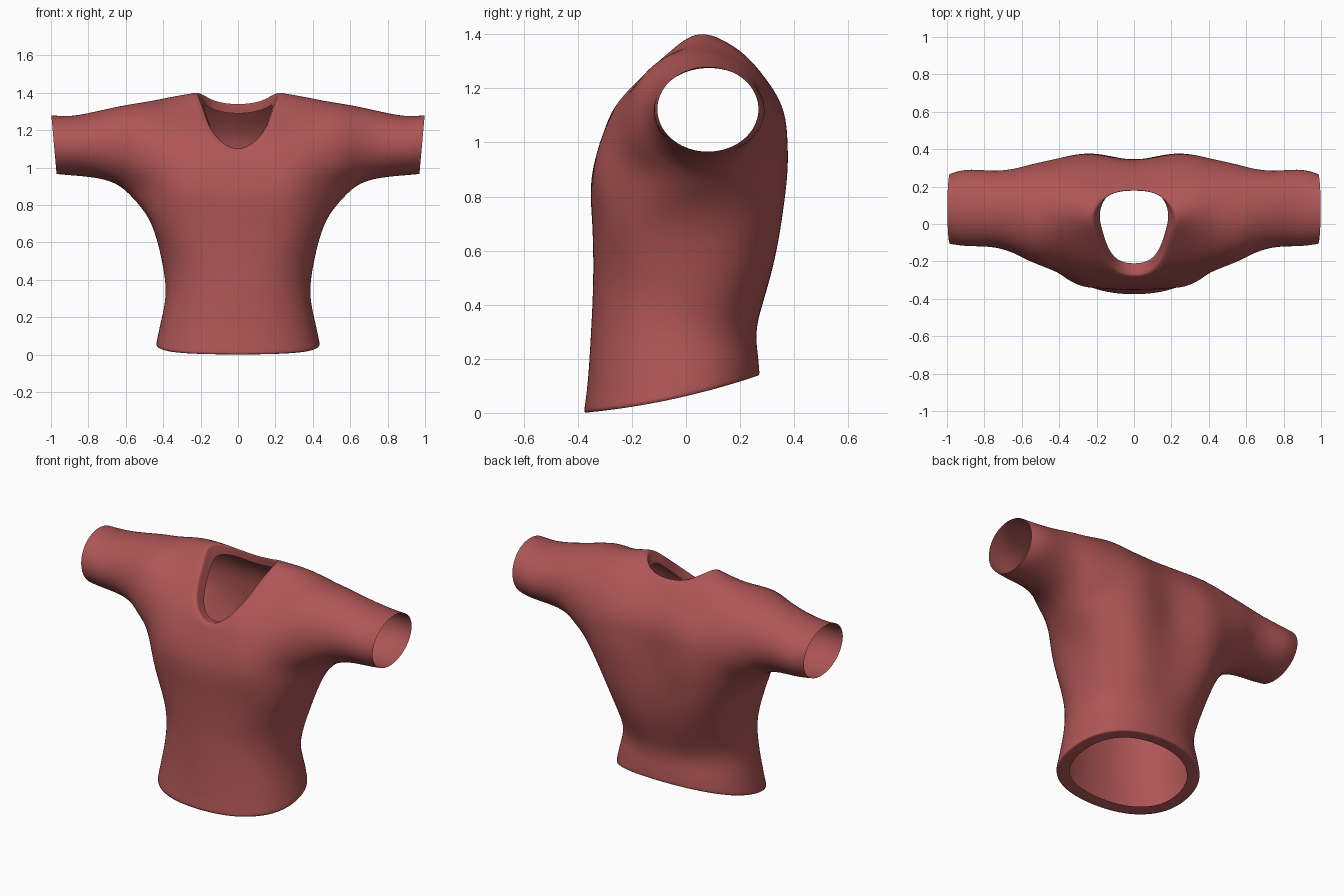
import bpy, bmesh
from math import sin, cos, pi, radians

if "Cube" in bpy.data.objects:
    bpy.data.objects.remove(bpy.data.objects["Cube"], do_unlink=True)

bm = bmesh.new()
grid = {}          # (column, row): columns run front centre 0 -> side 4 -> back centre 8
SIDE, BACK = 4, 8


def put(col, row, x, y, z):
    grid[col, row] = bm.verts.new((x, y, z))


def quad(*verts):
    bm.faces.new(verts)


def power(value, exponent):
    return (1 if value >= 0 else -1) * abs(value) ** exponent


def torso_ring(row, width, front, back, z_front, z_back, groove=0, square=0.9, sag=0):
    """Half ring round the body, tilted from front height to back height."""
    middle, depth = (front + back) / 2, (back - front) / 2
    for col in range(BACK + 1):
        a = (col - SIDE) * pi / 8
        s = power(sin(a), square)
        x = 0 if col in (0, BACK) else width * power(cos(a), square)
        y = middle + depth * s - (groove if col == BACK else 0)
        z = z_front + (z_back - z_front) * (s + 1) / 2 - sag * (1 - s * s)
        put(col, row, x, y, z)


# Lower torso: turned-in hem, hem edge, waist and ribs
torso_ring(0, 0.36, -0.31, 0.21, 0.015, 0.13, sag=0.02)
torso_ring(1, 0.435, -0.375, 0.27, 0.003, 0.14, sag=0.018)
torso_ring(2, 0.412, -0.362, 0.265, 0.13, 0.22)
torso_ring(3, 0.387, -0.35, 0.265, 0.32, 0.33)
torso_ring(4, 0.407, -0.343, 0.325, 0.5, 0.5, 0.015, 0.85)
torso_ring(5, 0.465, -0.347, 0.372, 0.7, 0.7, 0.03, 0.75)
ARMPIT, SHOULDER = 6, 10

# Chest, shoulder and back, from armpit height up to the neckline
chest = {
    6: [(0, -0.346, 0.89), (0.18, -0.342, 0.89), (0.35, -0.3, 0.88)],
    7: [(0, -0.28, 1.097), (0.1, -0.26, 1.135), (0.33, -0.283, 1.04)],
    8: [None, (0.165, -0.17, 1.235), (0.34, -0.213, 1.18)],
    9: [None, (0.2, -0.06, 1.335), (0.36, -0.09, 1.3)],
    10: [None, (0.22, 0.05, 1.4), (0.36, 0.06, 1.375)],
}
back = {
    6: [(0, 0.345, 0.87), (0.2, 0.373, 0.87), (0.38, 0.338, 0.87)],
    7: [(0, 0.345, 1.01), (0.2, 0.372, 1.01), (0.37, 0.358, 1.01)],
    8: [(0, 0.315, 1.17), (0.2, 0.337, 1.17), (0.37, 0.328, 1.17)],
    9: [(0, 0.182, 1.34), (0.14, 0.16, 1.36), (0.34, 0.207, 1.332)],
}
for table, place in ((chest, lambda c: c), (back, lambda c: BACK - c)):
    for row, points in table.items():
        for col, point in enumerate(points):
            if point:
                put(place(col), row, *point)


def sleeve_ring(x_low, x_high, front, rear, low, high):
    """Ten points round the arm, starting underneath and going up the front."""
    ring = []
    for k in range(10):
        a = radians(-90 - 36 * k)
        ring.append(bm.verts.new((
            (x_low + x_high) / 2 + (x_high - x_low) / 2 * sin(a),
            (front + rear) / 2 + (rear - front) / 2 * cos(a),
            (low + high) / 2 + (high - low) / 2 * sin(a))))
    return ring


# Sleeve: armhole, then rings out to the cuff
rings = [sleeve_ring(*r) for r in (
    (0.55, 0.5, -0.212, 0.325, 0.825, 1.35),
    (0.64, 0.62, -0.162, 0.298, 0.905, 1.33),
    (0.75, 0.75, -0.125, 0.285, 0.943, 1.302),
    (0.88, 0.89, -0.118, 0.29, 0.958, 1.277),
    (0.97, 0.998, -0.106, 0.268, 0.966, 1.28))]
for inner, outer in zip(rings, rings[1:]):
    for k in range(10):
        n = (k + 1) % 10
        quad(inner[k], inner[n], outer[n], outer[k])

# Tie the armhole into the body grid
armhole = rings[0]
grid[SIDE, ARMPIT] = armhole[0]
for k in range(4):
    grid[3, ARMPIT + k] = armhole[1 + k]
    grid[5, ARMPIT + k] = armhole[9 - k]
grid[3, SHOULDER] = armhole[5]
for col in (1, 2, 3):       # shoulder seam is shared by front and back
    grid[BACK - col, SHOULDER] = grid[col, SHOULDER]

# Fill the body grid, leaving armhole and neck open
for row in range(SHOULDER):
    for col in range(BACK):
        keys = [(col, row), (col + 1, row), (col + 1, row + 1), (col, row + 1)]
        at_arm = row >= ARMPIT and col in (3, 4)
        if not at_arm and all(k in grid for k in keys):
            quad(*[grid[k] for k in keys])

# Turned-in neck band
rim = [grid[k] for k in ((0, 7), (1, 7), (1, 8), (1, 9), (1, 10), (7, 9), (8, 9))]
band = [bm.verts.new(p) for p in (
    (0, -0.21, 1.09), (0.085, -0.19, 1.12), (0.14, -0.12, 1.2), (0.17, -0.03, 1.285),
    (0.182, 0.06, 1.335), (0.13, 0.158, 1.31), (0, 0.182, 1.29))]
for i in range(6):
    quad(rim[i], rim[i + 1], band[i + 1], band[i])

# Slightly firm edges at hem and neck
crease = bm.edges.layers.float.new("crease_edge")
hem = [grid[c, 1] for c in range(BACK + 1)]
for line in (hem, rim):
    for a, b in zip(line, line[1:]):
        bm.edges.get((a, b))[crease] = 0.5

bmesh.ops.recalc_face_normals(bm, faces=bm.faces)
bm.normal_update()
if grid[0, 4].normal.y > 0:
    bmesh.ops.reverse_faces(bm, faces=bm.faces)
for face in bm.faces:
    face.smooth = True

mesh = bpy.data.meshes.new("shirt")
bm.to_mesh(mesh)
bm.free()
shirt = bpy.data.objects.new("shirt", mesh)
bpy.context.collection.objects.link(shirt)

# Mirror to the other half and smooth
mirror = shirt.modifiers.new("mirror", "MIRROR")
mirror.use_clip = True
subsurf = shirt.modifiers.new("smooth", "SUBSURF")
subsurf.levels = subsurf.render_levels = 3

# Push the cage out so the smoothed cloth passes through the planned points
targets = [v.co.copy() for v in mesh.vertices]
for step in range(5):
    graph = bpy.context.evaluated_depsgraph_get()
    smooth = shirt.evaluated_get(graph).data
    moves = [t - smooth.vertices[i].co for i, t in enumerate(targets)]
    for vert, move, target in zip(mesh.vertices, moves, targets):
        vert.co += move
        if target.x == 0:
            vert.co.x = 0
    mesh.update()
    shirt.update_tag()
    bpy.context.view_layer.update()

# Cloth colour
red = bpy.data.materials.new("faded red cloth")
red.use_nodes = True
colour = (0.43, 0.092, 0.092, 1)
red.diffuse_color = colour
red.node_tree.nodes["Principled BSDF"].inputs["Base Color"].default_value = colour
mesh.materials.append(red)
